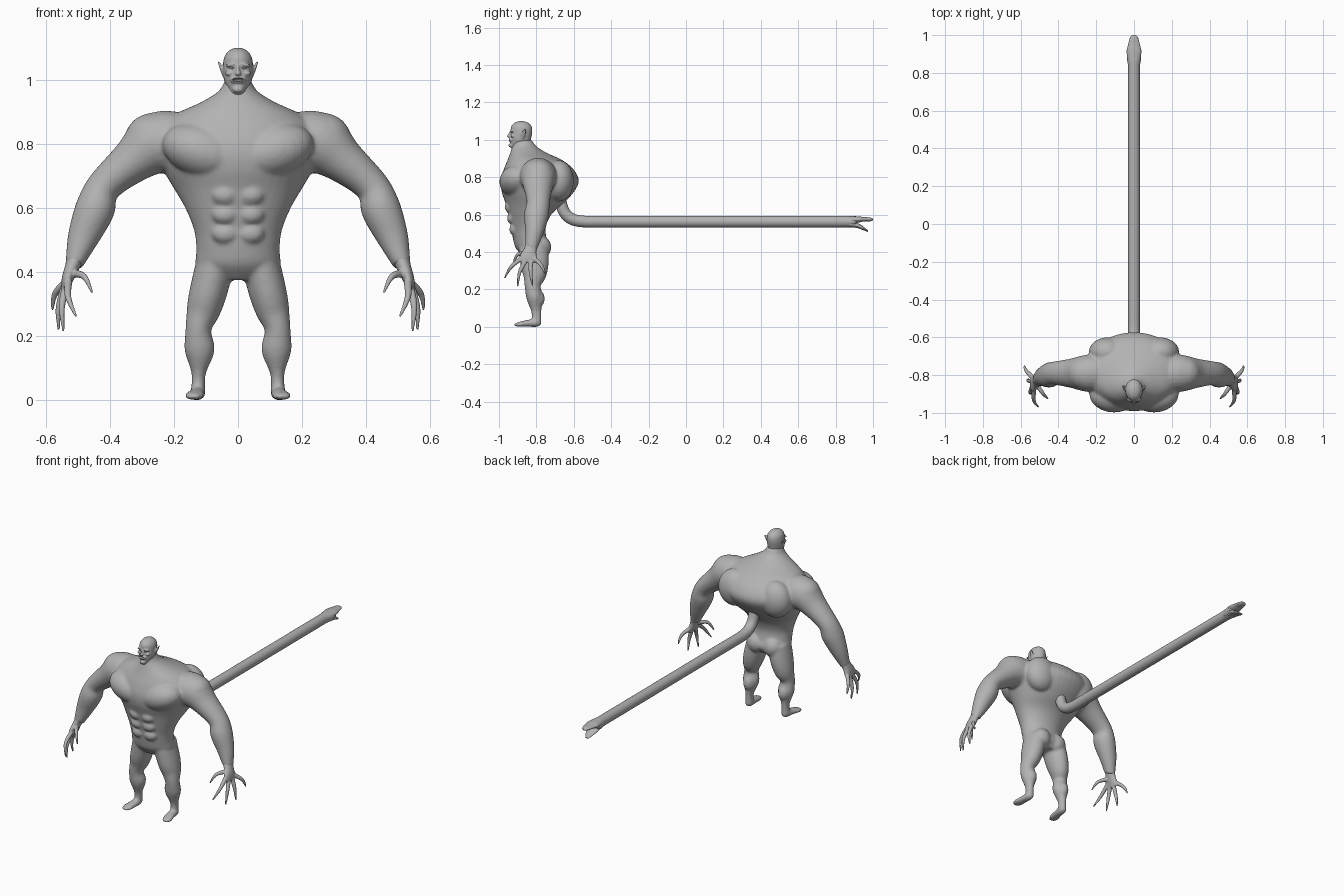
import bpy, bmesh, math
from mathutils import Vector, Matrix

cube = bpy.data.objects.get("Cube")
if cube:
    bpy.data.objects.remove(cube, do_unlink=True)

skin = bpy.data.materials.new("grey_skin")
skin.use_nodes = True
GREY = (0.45, 0.45, 0.45, 1)
skin.diffuse_color = GREY
skin.node_tree.nodes["Principled BSDF"].inputs["Base Color"].default_value = GREY
X, Y, Z = Vector((1, 0, 0)), Vector((0, 1, 0)), Vector((0, 0, 1))


def spline(rows, steps):
    """Smooth curve through rows of (x, y, z, radius, radius)."""
    rows = [Vector(r) for r in rows]
    out = []
    for i in range(len(rows) - 1):
        p0, p1, p2 = rows[max(i - 1, 0)], rows[i], rows[i + 1]
        p3 = rows[min(i + 2, len(rows) - 1)]
        m1, m2 = (p2 - p0) / 2, (p3 - p1) / 2
        for k in range(steps):
            t = k / steps
            out.append(p1 * (2*t**3 - 3*t**2 + 1) + m1 * (t**3 - 2*t**2 + t)
                       + p2 * (3*t**2 - 2*t**3) + m2 * (t**3 - t**2))
    return out + [rows[-1]]


def loft(bm, rows, ref=Y, side=1, tangent=None, sides=24, steps=5):
    """Closed tube of elliptical sections; the second radius lies along ref."""
    path = spline(rows, steps)
    rings = []
    for i, p in enumerate(path):
        a, b = path[max(i - 1, 0)], path[min(i + 1, len(path) - 1)]
        t = tangent or (Vector(b[:3]) - Vector(a[:3])).normalized()
        n = ref.cross(t).normalized()
        w = t.cross(n)
        ring = []
        for k in range(sides):
            ang = math.tau * k / sides
            v = Vector(p[:3]) + n * p[3] * math.cos(ang) + w * p[4] * math.sin(ang)
            ring.append(bm.verts.new((v.x * side, v.y, v.z)))
        rings.append(ring)
    for r, s in zip(rings, rings[1:]):
        for k in range(sides):
            j = (k + 1) % sides
            bm.faces.new((r[k], r[j], s[j], s[k]))
    bm.faces.new(rings[0])
    bm.faces.new(rings[-1])


def blob(bm, centre, radii, side=1, turn=0):
    """Ellipsoid, turned about the y axis."""
    x, y, z = centre
    m = (Matrix.Translation((x * side, y, z)) @ Matrix.Rotation(turn * side, 4, 'Y')
         @ Matrix.Diagonal((*radii, 1)))
    bmesh.ops.create_uvsphere(bm, u_segments=24, v_segments=16, radius=1, matrix=m)


def finish(bm, name, voxel=None, smooth=0):
    bmesh.ops.recalc_face_normals(bm, faces=bm.faces)
    me = bpy.data.meshes.new(name)
    bm.to_mesh(me)
    bm.free()
    me.materials.append(skin)
    me.shade_smooth()
    ob = bpy.data.objects.new(name, me)
    bpy.context.collection.objects.link(ob)
    if voxel:
        mod = ob.modifiers.new("fuse", 'REMESH')
        mod.mode, mod.voxel_size, mod.use_smooth_shade = 'VOXEL', voxel, True
    if smooth:
        mod = ob.modifiers.new("soften", 'SMOOTH')
        mod.factor, mod.iterations = 0.5, smooth
    return ob


# Torso: front and back depth at each height
bm = bmesh.new()
torso = [(.375, .08, -.87, -.76), (.42, .13, -.91, -.73), (.47, .13, -.925, -.745),
         (.53, .137, -.935, -.75), (.60, .165, -.95, -.72), (.66, .20, -.965, -.655),
         (.72, .235, -.985, -.60), (.78, .26, -.99, -.573), (.84, .255, -.975, -.60),
         (.89, .20, -.955, -.66), (.93, .115, -.94, -.745), (.965, .06, -.93, -.80),
         (1.0, .04, -.925, -.825)]
loft(bm, [(0, (f + b) / 2, z, w, (b - f) / 2) for z, w, f, b in torso],
     tangent=Z, sides=40)

ARM = [(.15, -.79, .80, .09, .10), (.25, -.79, .80, .10, .098), (.33, -.79, .745, .07, .078),
       (.42, -.79, .665, .054, .062), (.447, -.80, .595, .062, .066),
       (.482, -.81, .51, .05, .05), (.508, -.825, .435, .031, .035), (.512, -.83, .42, .028, .033)]
LEG = [(.07, -.815, .43, .06, .08), (.092, -.81, .34, .059, .076), (.108, -.81, .28, .053, .064),
       (.124, -.82, .22, .04, .043), (.12, -.81, .155, .047, .043),
       (.123, -.80, .08, .022, .027), (.125, -.80, .02, .024, .026)]
FOOT = [(.124, -.775, .02, .012, .012), (.125, -.795, .022, .022, .022),
        (.13, -.85, .018, .018, .026), (.137, -.89, .013, .013, .03), (.139, -.917, .01, .008, .016)]
for s in (1, -1):
    loft(bm, ARM, side=s)
    loft(bm, LEG, side=s)
    loft(bm, FOOT, ref=X, side=s)
    blob(bm, (.105, -.90, .775), (.135, .098, .085), s, -.3)     # chest muscle
    blob(bm, (.27, -.79, .815), (.085, .085, .08), s, .5)        # shoulder cap
    blob(bm, (.14, -.68, .78), (.10, .08, .11), s)               # shoulder blade
    blob(bm, (.055, -.775, .425), (.058, .055, .06), s)          # buttock
    blob(bm, (.12, -.795, .15), (.035, .04, .05), s)             # calf
    for z in (.64, .58, .52):                                    # belly muscles
        blob(bm, (.04, -.915 - (z - .52) * .2, z), (.042, .03, .033), s)
finish(bm, "body", .007, 6)

# Head with brow, nose, jaw and pointed ears
bm = bmesh.new()
head = [(-.87, .93, .05, .05), (-.885, .965, .034, .053), (-.885, 1.0, .044, .056),
        (-.88, 1.04, .047, .058), (-.88, 1.07, .043, .055), (-.88, 1.09, .029, .038),
        (-.88, 1.099, .011, .014)]
loft(bm, [(0, y, z, w, d) for y, z, w, d in head], tangent=Z)
blob(bm, (0, -.935, .97), (.018, .014, .012))                    # chin
blob(bm, (0, -.936, 1.0), (.026, .013, .014))                    # lips
loft(bm, [(0, -.935, 1.046, .005, .006), (0, -.942, 1.03, .006, .009),
          (0, -.945, 1.018, .010, .012), (0, -.94, 1.011, .006, .006)], tangent=Z)
for s in (1, -1):
    blob(bm, (.019, -.928, 1.047), (.02, .012, .006), s, .2)     # brow
    blob(bm, (.026, -.925, 1.02), (.014, .012, .009), s)         # cheek
    loft(bm, [(.042, -.875, 1.008, .005, .008), (.049, -.870, 1.03, .006, .013),
              (.057, -.862, 1.048, .004, .008), (.061, -.858, 1.057, .002, .003)], side=s)
head_ob = finish(bm, "head", .0028, 3)

# Mouth and eye hollows cut into the face
bm = bmesh.new()
blob(bm, (0, -.948, 1.0), (.019, .018, .0055))
for s in (1, -1):
    blob(bm, (.019, -.941, 1.035), (.010, .010, .004), s, .2)
cutter = finish(bm, "face_cutter")
cutter.hide_render = True
cut = head_ob.modifiers.new("face", 'BOOLEAN')
cut.operation, cut.object = 'DIFFERENCE', cutter
bpy.context.view_layer.objects.active = head_ob
for mod in list(head_ob.modifiers):
    bpy.ops.object.modifier_apply(modifier=mod.name)
bpy.data.objects.remove(cutter, do_unlink=True)
bm = bmesh.new()
for s in (1, -1):                                                # eyeballs and fangs
    blob(bm, (.019, -.925, 1.035), (.009, .007, .004), s)
    blob(bm, (.012, -.936, .997), (.002, .003, .005), s)
finish(bm, "eyes_and_fangs")

# Hands: flat palm and five clawed fingers
PALM = [(.503, -.822, .45, .027, .032), (.52, -.833, .41, .022, .034),
        (.533, -.842, .375, .018, .046), (.54, -.845, .345, .011, .042)]
FINGERS = [((.53, -.875, .37), (.53, -.935, .32), (.505, -.97, .26)),
           ((.538, -.86, .35), (.55, -.89, .29), (.545, -.90, .215)),
           ((.542, -.83, .35), (.56, -.83, .285), (.56, -.82, .22)),
           ((.54, -.81, .365), (.572, -.775, .33), (.58, -.75, .28)),
           ((.515, -.85, .395), (.48, -.90, .385), (.455, -.925, .335))]
for s, name in ((1, "left_hand"), (-1, "right_hand")):
    bm = bmesh.new()
    loft(bm, PALM, side=s)
    for points in FINGERS:
        loft(bm, [(*p, r, r) for p, r in zip(points, (.013, .010, .004))], side=s, sides=12)
    finish(bm, name, .004, 3)

# Tail: hooks out of the back, then runs straight
R = .031
bm = bmesh.new()
tail = [(-.675, .72), (-.67, .67), (-.65, .612), (-.61, .576), (-.55, .563),
        (-.45, .562), (-.25, .562), (.1, .562), (.5, .562), (.75, .562), (.83, .562)]
rows = [(0, y, z, R, R) for y, z in tail] + [(0, .88, .562, .03, .038), (0, .91, .56, .02, .036)]
loft(bm, rows, ref=X)
finish(bm, "tail")

# Snapping jaws at the tail's end
for name, jaw in (
    ("tail_upper_jaw", [(.85, .57, .022, .03), (.91, .573, .018, .039), (.95, .575, .012, .031),
                        (.985, .574, .010, .022), (1.0, .573, .004, .010)]),
    ("tail_lower_jaw", [(.85, .552, .018, .03), (.91, .543, .014, .036), (.945, .527, .009, .026),
                        (.972, .511, .004, .011)])):
    bm = bmesh.new()
    loft(bm, [(0, y, z, a, b) for y, z, a, b in jaw], ref=X)
    finish(bm, name)
